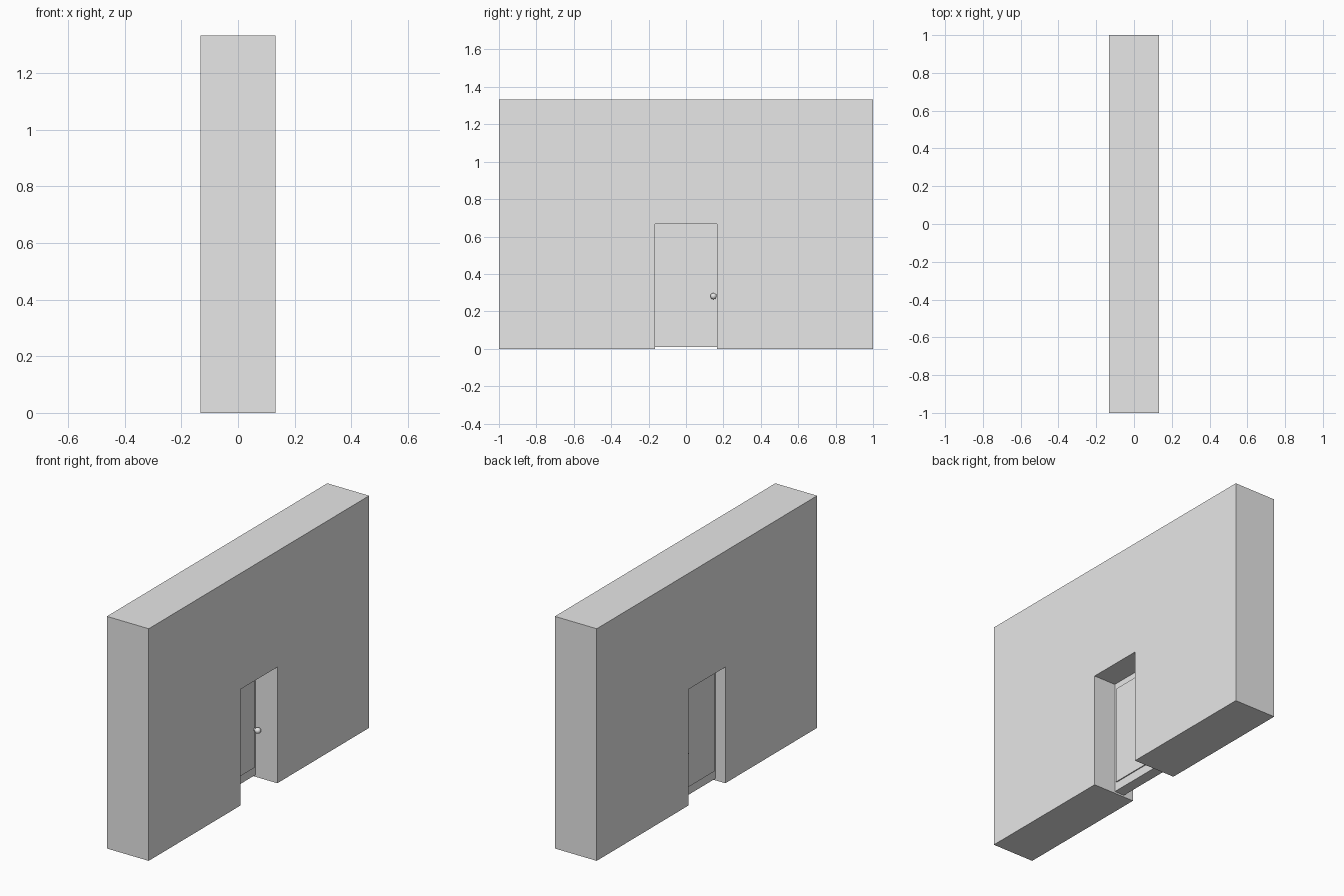
import bpy, bmesh
from math import pi
from mathutils import Matrix

if "Cube" in bpy.data.objects:
    bpy.data.objects.remove(bpy.data.objects["Cube"], do_unlink=True)

grey = bpy.data.materials.new("plain_grey")
grey.use_nodes = True
colour = (0.8, 0.8, 0.8, 1)
grey.diffuse_color = colour
grey.node_tree.nodes["Principled BSDF"].inputs["Base Color"].default_value = colour

THICK = 0.133              # half thickness of the wall
OPEN_W, OPEN_H = 0.167, 0.667
DOOR_BACK, DOOR_FRONT = -0.07, -0.007


def finish(name, bm):
    bmesh.ops.recalc_face_normals(bm, faces=bm.faces)
    mesh = bpy.data.meshes.new(name)
    bm.to_mesh(mesh)
    bm.free()
    mesh.materials.append(grey)
    obj = bpy.data.objects.new(name, mesh)
    bpy.context.collection.objects.link(obj)
    return obj


def slab(name, profile, x0, x1):
    """Extrude a (y, z) outline from x0 to x1."""
    bm = bmesh.new()
    face = bm.faces.new([bm.verts.new((x0, y, z)) for y, z in profile])
    out = bmesh.ops.extrude_face_region(bm, geom=[face])
    moved = [v for v in out["geom"] if isinstance(v, bmesh.types.BMVert)]
    bmesh.ops.translate(bm, verts=moved, vec=(x1 - x0, 0, 0))
    return finish(name, bm)


def rect(half_w, z0, z1):
    return [(-half_w, z0), (half_w, z0), (half_w, z1), (-half_w, z1)]


# Wall with the doorway notched out of its outline
half = [(OPEN_W, OPEN_H), (OPEN_W, 0), (1, 0), (1, 1.333)]
slab("wall", half + [(-y, z) for y, z in reversed(half)], -THICK, THICK)

# Door leaf, held just clear of the ground
slab("door", rect(OPEN_W, 0.01, OPEN_H), DOOR_BACK, DOOR_FRONT)

# Shallow raised panel and a round knob on each face of the door
for side, x, out in (("front", DOOR_FRONT, 1), ("back", DOOR_BACK, -1)):
    slab(side + "_door_panel", rect(0.15, 0.06, 0.63), x, x + out * 0.006)

    bm = bmesh.new()
    turn = Matrix.Rotation(pi / 2, 4, "Y")
    bmesh.ops.create_cone(bm, cap_ends=True, segments=16, radius1=0.007, radius2=0.007,
                          depth=0.03, matrix=Matrix.Translation((x + out * 0.015, 0.147, 0.281)) @ turn)
    bmesh.ops.create_uvsphere(bm, u_segments=16, v_segments=10, radius=0.017,
                              matrix=Matrix.Translation((x + out * 0.03, 0.147, 0.281)) @ turn)
    knob = finish(side + "_door_knob", bm)
    bpy.ops.object.select_all(action="DESELECT")
    knob.select_set(True)
    bpy.context.view_layer.objects.active = knob
    bpy.ops.object.shade_smooth_by_angle()
